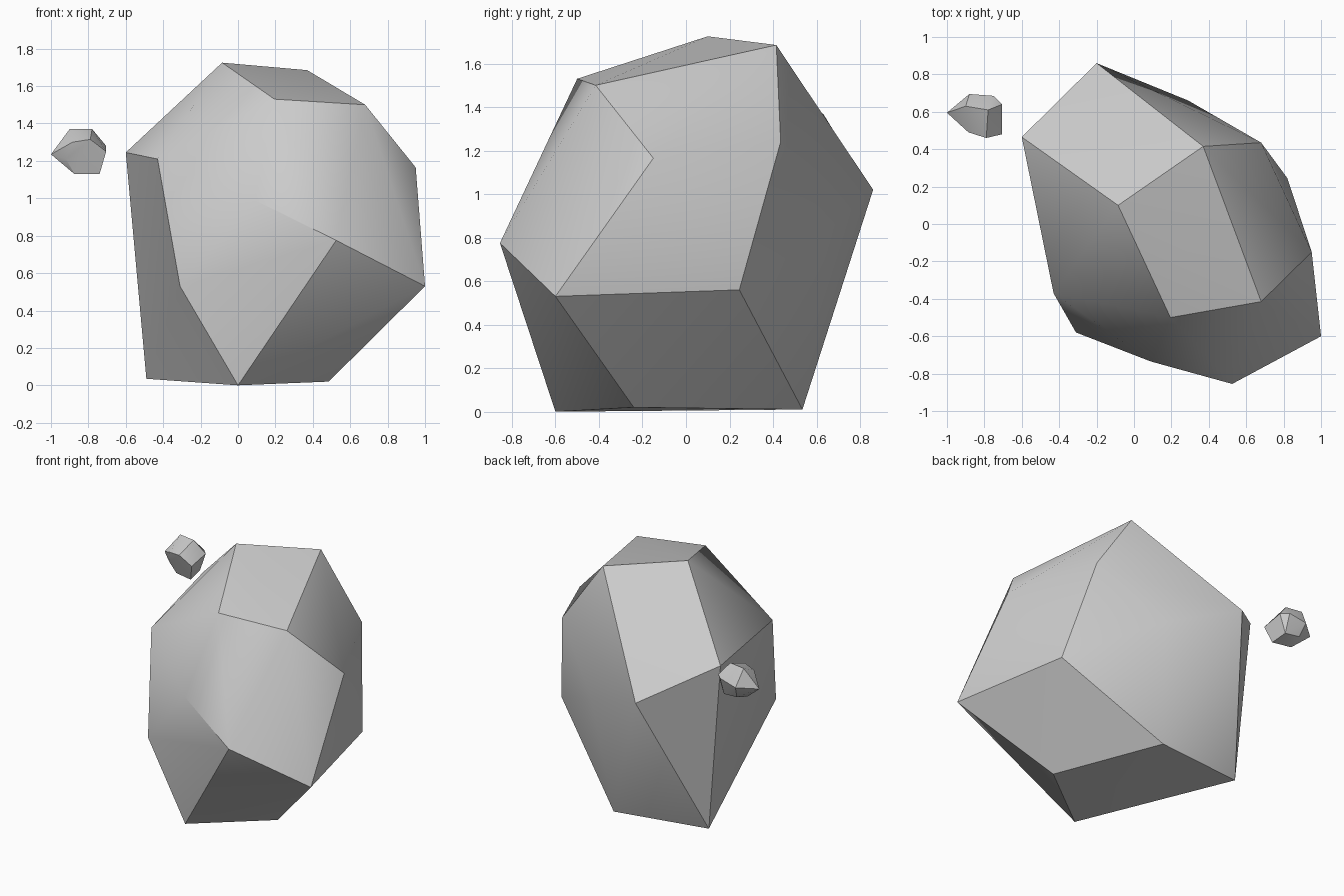
import bpy
import bmesh
from math import radians

default_cube = bpy.data.objects.get("Cube")
if default_cube:
    bpy.data.objects.remove(default_cube, do_unlink=True)

# Single stone colour
stone = bpy.data.materials.new("stone_grey")
stone.use_nodes = True
stone_colour = (0.6, 0.6, 0.6, 1)
stone.diffuse_color = stone_colour
stone.node_tree.nodes["Principled BSDF"].inputs["Base Color"].default_value = stone_colour


def make_rock(name, rings, hollow=None):
    """Wrap a convex skin around rings of corner points; 'hollow' names two
    corners (ring, index) whose joining ridge is turned into a shallow dent."""
    bm = bmesh.new()
    corners = {ring: [bm.verts.new(p) for p in points] for ring, points in rings.items()}
    bmesh.ops.convex_hull(bm, input=bm.verts[:])

    if hollow:
        first, second = (corners[ring][index] for ring, index in hollow)
        ridge = bm.edges.get((first, second))
        if ridge:
            bmesh.utils.edge_rotate(ridge, False)

    # Merge nearly flat neighbouring triangles into broad facets
    bmesh.ops.dissolve_limit(bm, angle_limit=radians(2),
                             verts=bm.verts[:], edges=bm.edges[:])
    bmesh.ops.recalc_face_normals(bm, faces=bm.faces[:])

    mesh = bpy.data.meshes.new(name)
    bm.to_mesh(mesh)
    bm.free()
    mesh.materials.append(stone)
    rock = bpy.data.objects.new(name, mesh)
    bpy.context.scene.collection.objects.link(rock)

    bpy.ops.object.select_all(action='DESELECT')
    rock.select_set(True)
    bpy.context.view_layer.objects.active = rock
    bpy.ops.object.shade_smooth_by_angle(angle=radians(30))
    return rock


# Large boulder, with a shallow dent low on its -x side
make_rock("large_rock", {
    "crown": [(-.085, .1, 1.725), (.37, .415, 1.685), (.68, -.415, 1.5), (.195, -.5, 1.53)],
    "shoulder": [(-.6, .465, 1.245), (-.43, -.37, 1.21), (.95, -.15, 1.165),
                 (.68, .435, 1.24), (-.2, .86, 1.02), (.09, -.735, .99)],
    "waist": [(1, -.6, .53), (.525, -.855, .775), (-.31, -.58, .53),
              (.82, .245, .56), (.29, .66, .84)],
    "base": [(0, -.6, 0), (.485, -.24, .02), (-.49, .44, .035), (.2, .535, .01)],
}, hollow=[("base", 2), ("waist", 2)])

# Small fragment floating beside it
make_rock("small_rock", {
    "crown": [(-.9, .63, 1.37), (-.78, .61, 1.37)],
    "shoulder": [(-.79, .46, 1.315), (-.885, .49, 1.3), (-.75, .685, 1.28),
                 (-.705, .64, 1.28), (-.705, .48, 1.25)],
    "waist": [(-1, .595, 1.235), (-.88, .695, 1.25), (-.92, .53, 1.21)],
    "base": [(-.74, .52, 1.13), (-.875, .55, 1.13), (-.86, .65, 1.16), (-.75, .64, 1.15)],
})
